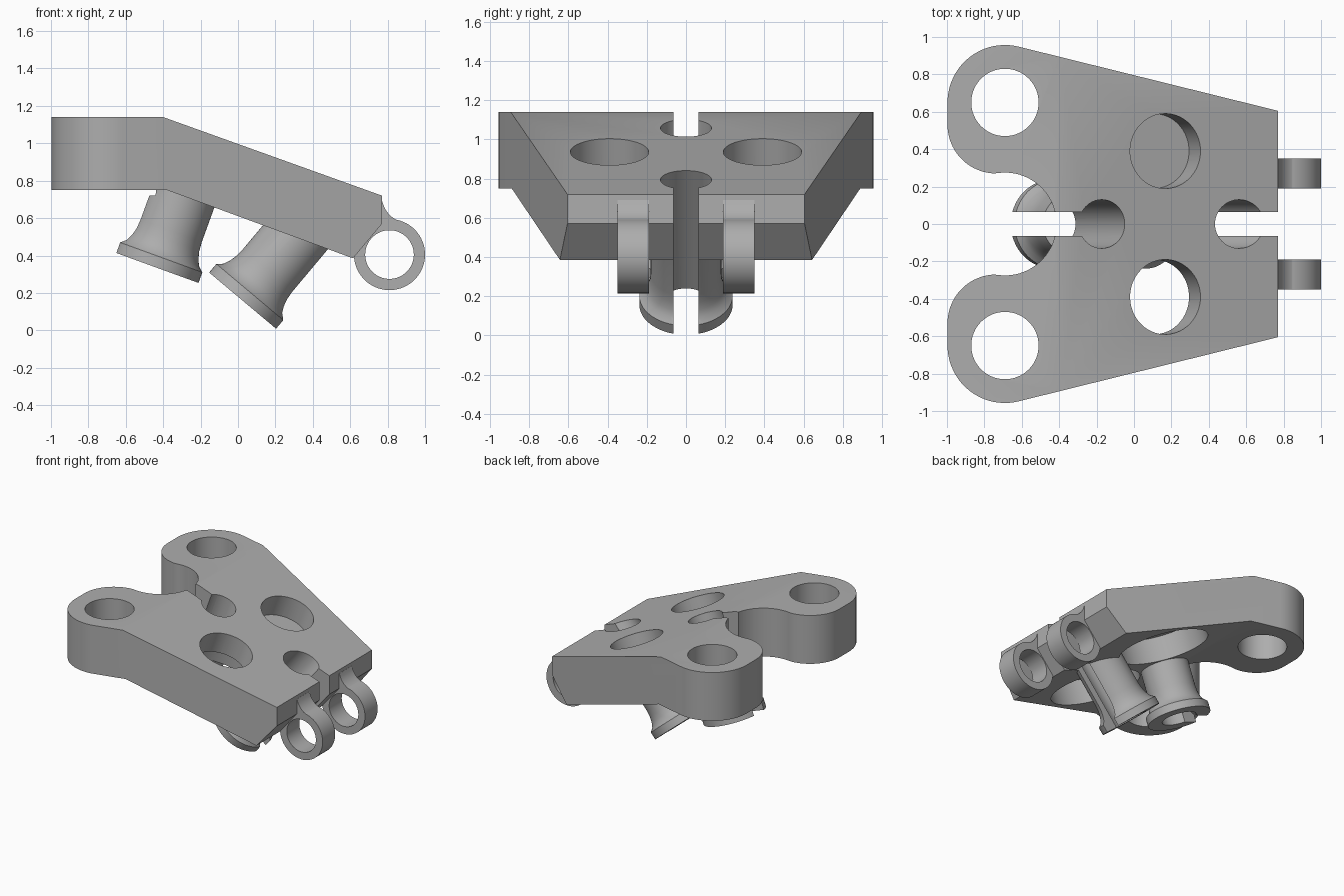
import bpy, bmesh, math
from mathutils import Matrix, Vector

if "Cube" in bpy.data.objects:
    bpy.data.objects.remove(bpy.data.objects["Cube"])

grey = bpy.data.materials.new("plain grey")
grey.use_nodes = True
COLOR = (0.42, 0.42, 0.42, 1)
grey.diffuse_color = COLOR
grey.node_tree.nodes["Principled BSDF"].inputs["Base Color"].default_value = COLOR


def finish(bm, name):
    bmesh.ops.recalc_face_normals(bm, faces=bm.faces[:])
    mesh = bpy.data.meshes.new(name)
    bm.to_mesh(mesh)
    bm.free()
    mesh.materials.append(grey)
    ob = bpy.data.objects.new(name, mesh)
    bpy.context.collection.objects.link(ob)
    return ob


def prism(name, points, low, high, axis="z"):
    """Extrude a flat outline along z, or an x-z outline along y."""
    bm = bmesh.new()
    place = (lambda p: (p[0], p[1], low)) if axis == "z" else (lambda p: (p[0], low, p[1]))
    face = bm.faces.new([bm.verts.new(place(p)) for p in points])
    new = bmesh.ops.extrude_face_region(bm, geom=[face])["geom"]
    step = Vector((0, 0, high - low) if axis == "z" else (0, high - low, 0))
    bmesh.ops.translate(bm, vec=step, verts=[v for v in new if isinstance(v, bmesh.types.BMVert)])
    return finish(bm, name)


def lathe(name, profile, matrix, steps=64):
    """Revolve a radius-height profile round the local z axis."""
    bm = bmesh.new()
    verts = [bm.verts.new((r, 0, h)) for r, h in profile]
    edges = [bm.edges.new(pair) for pair in zip(verts, verts[1:])]
    bmesh.ops.spin(bm, geom=verts + edges, cent=(0, 0, 0), axis=(0, 0, 1),
                   angle=math.tau, steps=steps)
    bmesh.ops.remove_doubles(bm, verts=bm.verts[:], dist=1e-4)
    bm.transform(matrix)
    return finish(bm, name)


def rod(radius, low, high, matrix):
    return lathe("cutter", [(0, low), (radius, low), (radius, high), (0, high)], matrix)


def box(low, high, matrix):
    bm = bmesh.new()
    bmesh.ops.create_cube(bm, size=1)
    for v in bm.verts:
        v.co = [l if c < 0 else h for c, l, h in zip(v.co, low, high)]
    bm.transform(matrix)
    return finish(bm, "cutter")


def combine(target, other, operation):
    mod = target.modifiers.new("join", "BOOLEAN")
    mod.operation, mod.object, mod.solver = operation, other, "EXACT"
    bpy.context.view_layer.objects.active = target
    bpy.ops.object.modifier_apply(modifier=mod.name)
    bpy.data.objects.remove(other)


def frame(x, y, z, tilt):
    return Matrix.Translation((x, y, z)) @ Matrix.Rotation(math.radians(tilt), 4, "Y")


def arc(cx, cy, r, start, end, n=20):
    angles = [math.radians(start + (end - start) * i / n) for i in range(n + 1)]
    return [(cx + r * math.cos(a), cy + r * math.sin(a)) for a in angles]


# Plate: lobed plan outline, mirrored, trimmed to the bent side outline
half = [(0.77, 0.605)]
half += arc(-0.69, 0.65, 0.307, 76, 180)
half += arc(-0.737, 0.53, 0.26, 180, 268)
half += arc(-0.69, 0, 0.275, 97, 0)[:-1]
outline = half + [(-0.415, 0)] + [(x, -y) for x, y in reversed(half)]
bracket = prism("bracket", outline, 0.1, 1.4)
side = [(-1.1, 1.14), (-0.4, 1.14), (0.77, 0.72), (0.77, 0.57),
        (0.615, 0.385), (-0.38, 0.75), (-1.1, 0.75)]
combine(bracket, prism("side", side, -1.2, 1.2, "y"), "INTERSECT")

# Lobe holes and stepped holes, wider on the underside
for s in (-1, 1):
    combine(bracket, rod(0.18, 0.5, 1.4, frame(-0.69, s * 0.65, 0, 0)), "DIFFERENCE")
    tilted = frame(0.168, s * 0.39, 0.938, 20)
    combine(bracket, rod(0.2, -0.5, 0.2, tilted), "DIFFERENCE")
    combine(bracket, rod(0.34, -0.5, -0.18, tilted), "DIFFERENCE")

# Hinge rings with a curved web up to the plate
for s in (-1, 1):
    y = s * 0.27
    ring = prism("ring", arc(0.81, 0.405, 0.19, 0, 360, 64)[:-1], y - 0.08, y + 0.08, "y")
    web = [(0.7, 0.5), (0.7, 0.69), (0.771, 0.69)] + arc(0.91, 0.716, 0.14, 197, 252, 10) + [(0.81, 0.45)]
    combine(ring, prism("web", web, y - 0.08, y + 0.08, "y"), "UNION")
    turned = Matrix.Translation((0.81, y, 0.405)) @ Matrix.Rotation(math.pi / 2, 4, "X")
    combine(ring, rod(0.13, -0.2, 0.2, turned), "DIFFERENCE")
    combine(bracket, ring, "UNION")

# Two flanged pegs under the plate
flange = [(0, 0), (0.238, 0), (0.238, 0.06), (0.21, 0.085), (0.194, 0.12),
          (0.184, 0.16), (0.18, 0.21), (0.18, 0.64), (0, 0.64)]
rear = frame(-0.435, 0, 0.335, 20)
front = frame(0.028, 0, 0.156, 40)
for place in (rear, front):
    combine(bracket, lathe("peg", flange, place), "UNION")

# Round clearance above the rear peg
combine(bracket, rod(0.275, 0.72, 1.4, frame(-0.69, 0, 0, 0)), "DIFFERENCE")

# Bores and open slots through pegs and plate
for place, way in ((rear, -1), (front, 1)):
    combine(bracket, rod(0.13, -0.2, 1.2, place), "DIFFERENCE")
    low, high = sorted((0, way * 0.6))
    combine(bracket, box((low, -0.063, -0.2), (high, 0.063, 1.2), place), "DIFFERENCE")

for ob in bpy.context.selected_objects:
    ob.select_set(False)
bracket.select_set(True)
bpy.context.view_layer.objects.active = bracket
bpy.ops.object.shade_smooth_by_angle(angle=math.radians(25))
